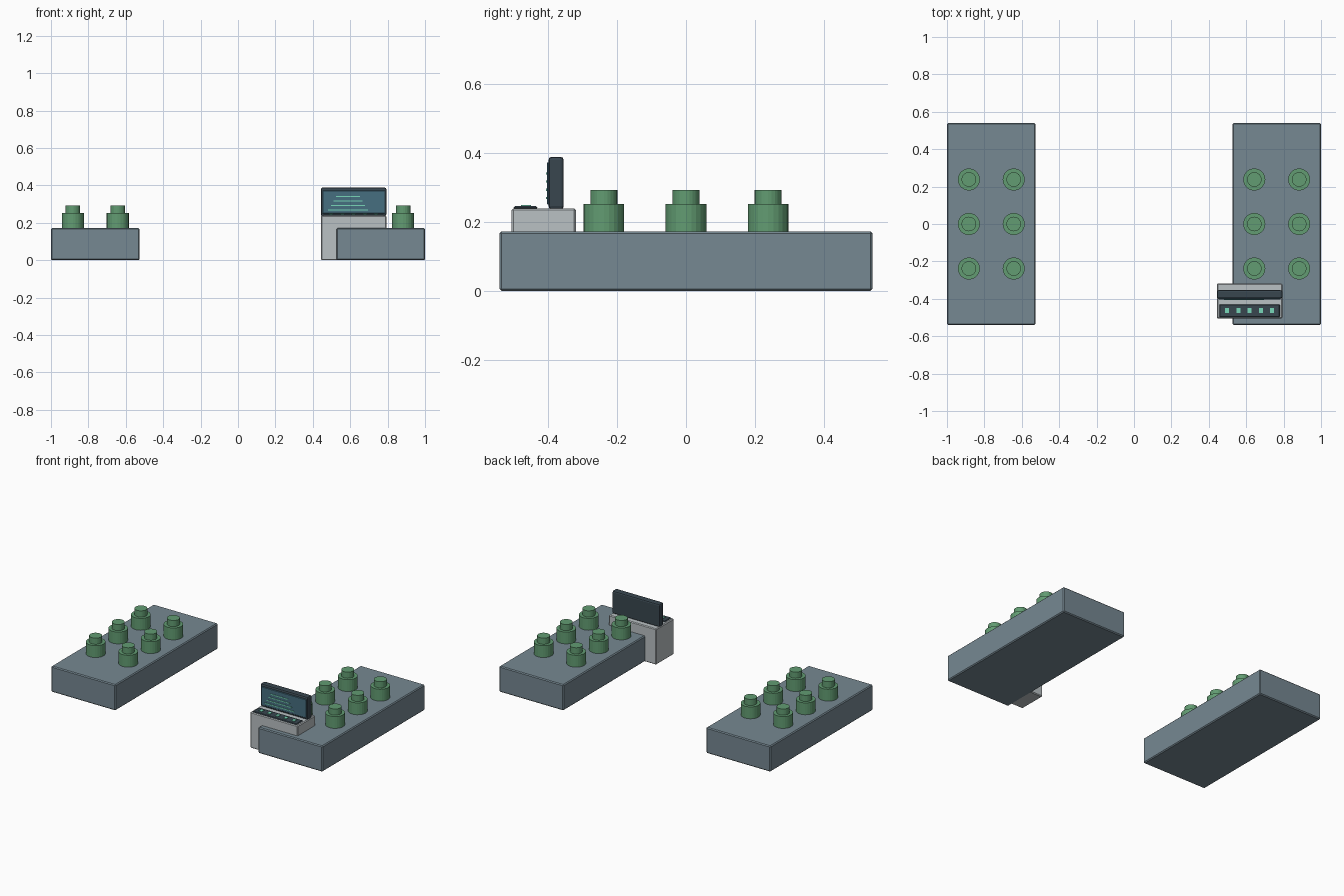
import bpy, bmesh
from mathutils import Matrix

if "Cube" in bpy.data.objects:
    bpy.data.objects.remove(bpy.data.objects["Cube"])


def material(name, rgb):
    m = bpy.data.materials.new(name)
    lin = [((c / 255 + 0.055) / 1.055) ** 2.4 for c in rgb]
    m.diffuse_color = (*lin, 1)
    m.use_nodes = True
    m.node_tree.nodes["Principled BSDF"].inputs["Base Color"].default_value = m.diffuse_color
    return m


SLATE = material("slate", (118, 136, 146))
GREEN = material("green", (98, 156, 114))
PALE = material("pale_grey", (186, 193, 196))
DARK = material("dark", (56, 70, 79))
GLASS = material("glass", (70, 110, 128))
GLOW = material("glow", (120, 215, 185))


def finish(bm, name, mat):
    me = bpy.data.meshes.new(name)
    bm.to_mesh(me)
    bm.free()
    me.materials.append(mat)
    ob = bpy.data.objects.new(name, me)
    bpy.context.collection.objects.link(ob)
    return ob


def box(name, lo, hi, mat, bevel=0, segments=1):
    bm = bmesh.new()
    bmesh.ops.create_cube(bm, size=1)
    for v in bm.verts:
        v.co = [(a + b) / 2 + c * (b - a) for a, b, c in zip(lo, hi, v.co)]
    ob = finish(bm, name, mat)
    if bevel:
        mod = ob.modifiers.new("bevel", 'BEVEL')
        mod.width, mod.segments = bevel, segments
    return ob


def cylinder(name, x, y, z0, z1, r, mat):
    bm = bmesh.new()
    bmesh.ops.create_cone(bm, cap_ends=True, segments=24, radius1=r, radius2=r,
                          depth=z1 - z0, matrix=Matrix.Translation((x, y, (z0 + z1) / 2)))
    return finish(bm, name, mat)


# Two slabs, each with a 2 x 3 grid of stepped studs
for side, label in ((-1, "left"), (1, "right")):
    cx = side * 0.763
    box(f"{label}_slab", (cx - 0.237, -0.54, 0), (cx + 0.237, 0.54, 0.172), SLATE, 0.006)
    for dx in (-0.12, 0.12):
        for y in (-0.238, 0, 0.238):
            cylinder(f"{label}_stud_base", cx + dx, y, 0.165, 0.251, 0.059, GREEN)
            cylinder(f"{label}_stud_cap", cx + dx, y, 0.245, 0.292, 0.039, GREEN)

# Console body overlapping the right slab
CX = 0.618
box("console_body", (CX - 0.175, -0.505, 0), (CX + 0.175, -0.319, 0.239), PALE, 0.005)

# Upright monitor with display and glowing lines
box("monitor_case", (CX - 0.175, -0.398, 0.236), (CX + 0.175, -0.354, 0.388), DARK, 0.009, 2)
box("display", (CX - 0.166, -0.403, 0.25), (CX + 0.166, -0.395, 0.372), GLASS, 0.002)
for i, half in enumerate((0.064, 0.077, 0.092, 0.108)):
    z = 0.340 - i * 0.0237
    box("display_line", (CX - 0.03 - half, -0.406, z - 0.003),
        (CX - 0.03 + half, -0.401, z + 0.003), GLOW)

# Control strip with five buttons
box("control_strip", (CX - 0.162, -0.499, 0.236), (CX + 0.162, -0.430, 0.245), DARK, 0.004)
for i in range(-2, 3):
    x = CX + i * 0.06
    box("button", (x - 0.011, -0.477, 0.243), (x + 0.011, -0.449, 0.249), GLOW)
